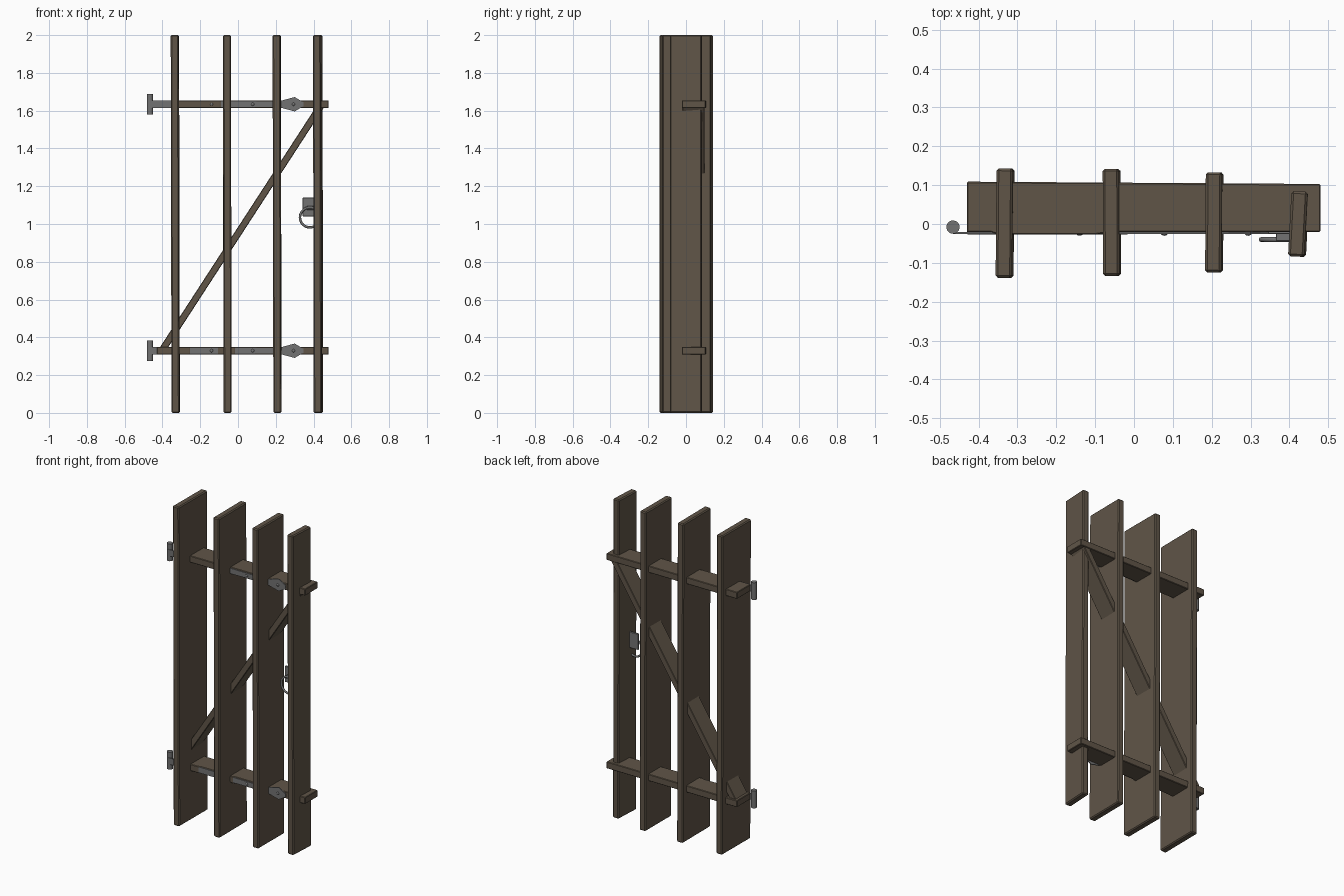
import bpy, bmesh, math
from mathutils import Matrix

if "Cube" in bpy.data.objects:
    bpy.data.objects.remove(bpy.data.objects["Cube"])


def material(name, rgb):
    m = bpy.data.materials.new(name)
    m.diffuse_color = (*rgb, 1)
    m.use_nodes = True
    m.node_tree.nodes["Principled BSDF"].inputs["Base Color"].default_value = m.diffuse_color
    return m


WOOD = material("weathered_wood", (0.117, 0.091, 0.064))
IRON = material("grey_iron", (0.17, 0.17, 0.17))


def finish(bm, name, mat, bevel=0.0, smooth=False):
    bmesh.ops.recalc_face_normals(bm, faces=bm.faces)
    me = bpy.data.meshes.new(name)
    bm.to_mesh(me)
    bm.free()
    me.materials.append(mat)
    ob = bpy.data.objects.new(name, me)
    bpy.context.collection.objects.link(ob)
    if bevel:
        b = ob.modifiers.new("worn_edges", 'BEVEL')
        b.width, b.segments = bevel, 1
    if smooth:
        bpy.ops.object.select_all(action='DESELECT')
        ob.select_set(True)
        bpy.context.view_layer.objects.active = ob
        bpy.ops.object.shade_smooth_by_angle(angle=math.radians(40))
    return ob


def box(name, lo, hi, mat, bevel=0.0):
    bm = bmesh.new()
    size = [b - a for a, b in zip(lo, hi)]
    mid = [(a + b) / 2 for a, b in zip(lo, hi)]
    bmesh.ops.create_cube(bm, size=1, matrix=Matrix.Diagonal((*size, 1)))
    ob = finish(bm, name, mat, bevel)
    ob.location = mid
    return ob


def prism(name, pts, axis, lo, hi, mat, bevel=0.0):
    """Extrude a 2D outline along y (outline in xz) or z (outline in xy)."""
    bm = bmesh.new()
    place = (lambda p, d: (p[0], d, p[1])) if axis == 'y' else (lambda p, d: (p[0], p[1], d))
    a = [bm.verts.new(place(p, lo)) for p in pts]
    b = [bm.verts.new(place(p, hi)) for p in pts]
    bm.faces.new(a)
    bm.faces.new(b)
    for i in range(len(pts)):
        j = (i + 1) % len(pts)
        bm.faces.new((a[i], a[j], b[j], b[i]))
    return finish(bm, name, mat, bevel)


# Upright planks: x, y centre, depth, yaw in degrees
for i, (x, y, d, yaw) in enumerate([(-0.332, 0.002, 0.282, -0.5), (-0.057, 0.004, 0.276, 0.2),
                                    (0.207, 0.004, 0.258, -0.4), (0.424, 0.0, 0.168, -3.0)]):
    p = box(f"plank_{i + 1}", (x - 0.021, y - d / 2, 0), (x + 0.021, y + d / 2, 2), WOOD, 0.006)
    p.rotation_euler = (0, math.radians(-0.12), math.radians(yaw))

# Cross rails with slightly warped fronts that partly cover the straps
OUT, IN = -0.0275, -0.021
warps = {"lower": (0.329, [(-0.43, OUT), (-0.26, OUT), (-0.24, IN), (-0.12, IN),
                           (-0.10, OUT), (-0.02, OUT), (0.0, IN), (0.48, IN)]),
         "upper": (1.634, [(-0.43, IN), (-0.37, IN), (-0.35, OUT), (-0.10, OUT),
                           (-0.06, IN), (0.48, IN)])}
for level, (z, front) in warps.items():
    outline = front + [(0.48, 0.103), (-0.43, 0.109)]
    prism(f"{level}_rail", outline, 'z', z - 0.021, z + 0.021, WOOD, 0.003)

    # Strap with pointed tip
    half = [(-0.466, 0.02), (0.215, 0.015), (0.255, 0.026), (0.30, 0.038), (0.347, 0.01)]
    strap = [(x, z + h) for x, h in half] + [(x, z - h) for x, h in reversed(half)]
    prism(f"{level}_hinge_strap", strap, 'y', -0.026, -0.02, IRON)

    # Hinge barrel
    bm = bmesh.new()
    bmesh.ops.create_cone(bm, cap_ends=True, segments=24, radius1=0.017, radius2=0.017, depth=0.108,
                          matrix=Matrix.Translation((-0.466, -0.008, z)))
    finish(bm, f"{level}_hinge_barrel", IRON, smooth=True)

    # Rivets
    for i, x in enumerate((-0.14, 0.078, 0.294)):
        bm = bmesh.new()
        bmesh.ops.create_uvsphere(bm, u_segments=12, v_segments=8, radius=0.009,
                                  matrix=Matrix.Translation((x, -0.024, z))
                                  @ Matrix.Diagonal((1, 0.7, 1, 1)))
        finish(bm, f"{level}_rivet_{i + 1}", IRON, smooth=True)

# Diagonal brace, ends cut level inside the rails
bx = lambda z: (z - 0.95) / 1.54
prism("diagonal_brace", [(bx(0.33) - 0.022, 0.33), (bx(0.33) + 0.022, 0.33),
                         (bx(1.63) + 0.022, 1.63), (bx(1.63) - 0.022, 1.63)],
      'y', -0.018, 0.098, WOOD, 0.003)

# Latch plate, ring boss and pull ring
box("latch_plate", (0.342, -0.026, 1.04), (0.42, -0.014, 1.14), IRON, 0.002)
box("ring_boss", (0.365, -0.044, 1.075), (0.42, -0.02, 1.095), IRON, 0.002)
bpy.ops.mesh.primitive_torus_add(major_segments=32, minor_segments=8, major_radius=0.053,
                                 minor_radius=0.0065, location=(0.381, -0.04, 1.035),
                                 rotation=(math.pi / 2, 0, 0))
ring = bpy.context.object
ring.name = "pull_ring"
ring.data.materials.append(IRON)
bpy.ops.object.shade_smooth_by_angle(angle=math.radians(60))
